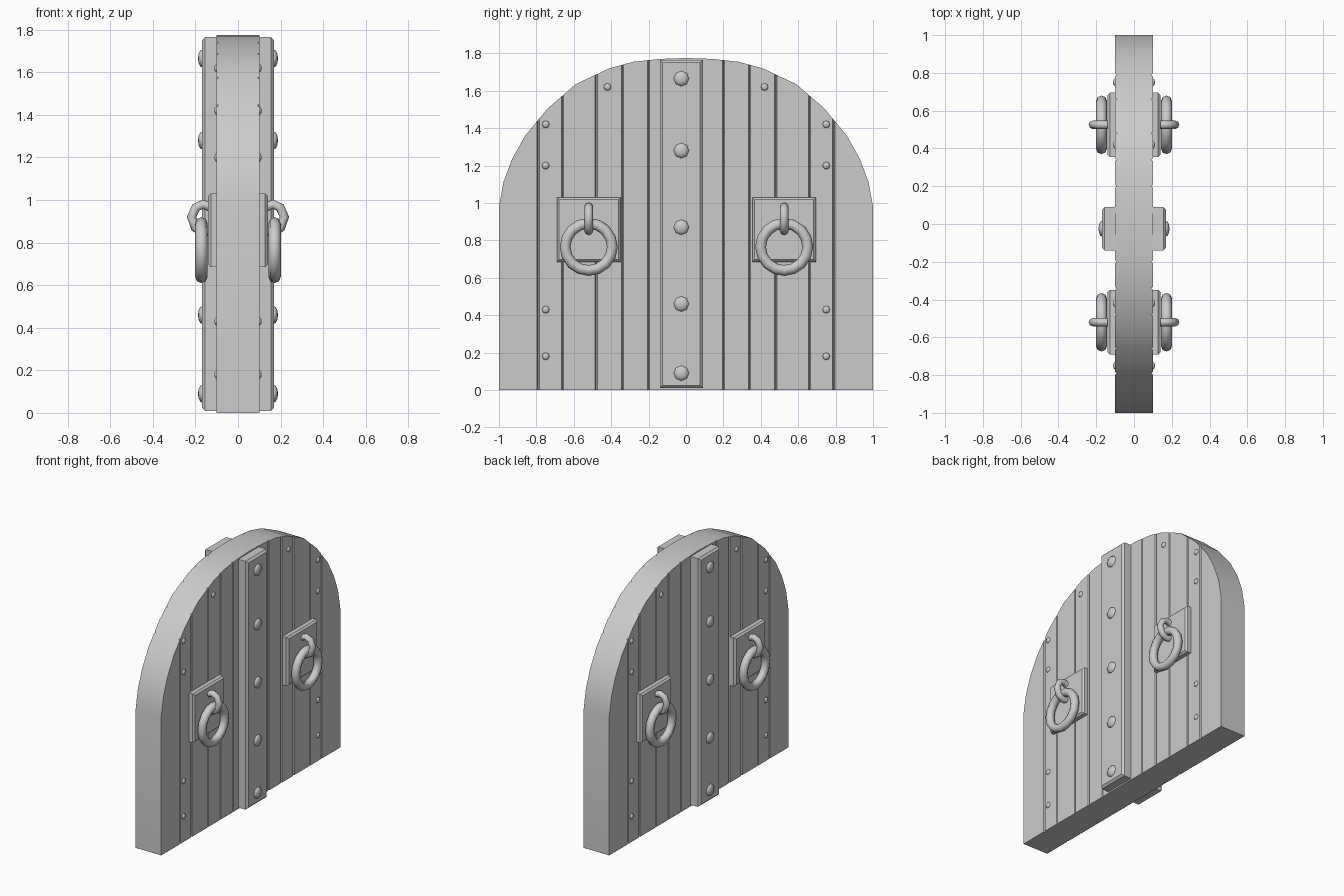
import bpy, bmesh
from math import pi, radians
from mathutils import Matrix, Vector

if "Cube" in bpy.data.objects:
    bpy.data.objects.remove(bpy.data.objects["Cube"])


def finish(name, bm, mirror=True, angle=40):
    """Turn a bmesh into a named object, optionally mirrored to the other door face."""
    bmesh.ops.recalc_face_normals(bm, faces=bm.faces)
    me = bpy.data.meshes.new(name)
    bm.to_mesh(me)
    bm.free()
    ob = bpy.data.objects.new(name, me)
    bpy.context.collection.objects.link(ob)
    bpy.ops.object.select_all(action='DESELECT')
    ob.select_set(True)
    bpy.context.view_layer.objects.active = ob
    bpy.ops.object.shade_smooth_by_angle(angle=radians(angle))
    if mirror:
        m = ob.modifiers.new("both_faces", 'MIRROR')
        m.use_axis = (True, False, False)
        m.use_mirror_merge = False
    return ob


def sweep(name, path, radius, sides, closed):
    """Round bar along a path of points; every path has a fixed plane normal."""
    bm = bmesh.new()
    pts = [Vector(p) for p in path]
    n = len(pts)
    normal = (pts[1] - pts[0]).cross(pts[2] - pts[1]).normalized()
    rings = []
    for i, p in enumerate(pts):
        a = pts[i - 1] if closed or i > 0 else p
        b = pts[(i + 1) % n] if closed or i < n - 1 else p
        side = (b - a).normalized().cross(normal)
        rings.append([bm.verts.new(p + radius * (Matrix.Rotation(2 * pi * k / sides, 3, b - a) @ side))
                      for k in range(sides)])
    for i in range(n if closed else n - 1):
        r, s = rings[i], rings[(i + 1) % n]
        for k in range(sides):
            bm.faces.new((r[k], r[(k + 1) % sides], s[(k + 1) % sides], s[k]))
    if not closed:
        bm.faces.new(rings[0])
        bm.faces.new(rings[-1])
    return finish(name, bm, angle=60)


def block(name, x, y, z, bevel):
    """Bevelled box given by its ranges."""
    bm = bmesh.new()
    bmesh.ops.create_cube(bm, size=1)
    for v in bm.verts:
        v.co = [(r[0] + r[1]) / 2 + c * (r[1] - r[0]) for r, c in zip((x, y, z), v.co)]
    outer = [e for e in bm.edges if all(v.co.x > x[1] - 0.001 for v in e.verts)]
    bmesh.ops.bevel(bm, geom=outer, offset=bevel, segments=1, affect='EDGES')
    return finish(name, bm)


def stud(name, x, y, z, radius, height):
    bm = bmesh.new()
    bmesh.ops.create_uvsphere(bm, u_segments=8, v_segments=6, radius=1)
    for v in bm.verts:
        v.co = (x + v.co.z * height, y + v.co.x * radius, z + v.co.y * radius)
    return finish(name, bm, angle=60)


# Arched door leaf: one solid, with shallow V grooves between the planks
arch = [(0, 1.775), (0.14, 1.77), (0.28, 1.755), (0.41, 1.72), (0.59, 1.635), (0.74, 1.505),
        (0.86, 1.36), (0.93, 1.235), (0.975, 1.115), (1, 0.98)]


def arch_height(y):
    y = abs(y)
    for (y0, z0), (y1, z1) in zip(arch, arch[1:]):
        if y <= y1:
            return z0 + (z1 - z0) * (y - y0) / (y1 - y0)
    return arch[-1][1]


seams = [0.2, 0.34, 0.48, 0.66, 0.79]
half = {y: 0.1 for y, _ in arch}
for s in seams:
    half.update({s - 0.006: 0.1, s: 0.09, s + 0.006: 0.1})
stations = sorted({sgn * y for y in half for sgn in (-1, 1)})
bm = bmesh.new()
loops = []
for y in stations:
    h = half[abs(y)]
    t = arch_height(y)
    loops.append([bm.verts.new(c) for c in ((-h, y, 0), (h, y, 0), (h, y, t), (-h, y, t))])
for a, b in zip(loops, loops[1:]):
    for k in range(4):
        bm.faces.new((a[k], a[(k + 1) % 4], b[(k + 1) % 4], b[k]))
bm.faces.new(loops[0])
bm.faces.new(loops[-1])
finish("door_leaf", bm, mirror=False, angle=30)

# Raised centre batten with a row of studs
block("centre_batten", (0.09, 0.17), (-0.14, 0.09), (0.01, 1.765), 0.014)
for z in (0.09, 0.46, 0.87, 1.28, 1.665):
    stud("batten_stud", 0.168, -0.025, z, 0.042, 0.02)

# Small nail heads in the planks
for side in (-1, 1):
    for y, z in ((0.75, 0.18), (0.75, 0.43), (0.75, 1.2), (0.75, 1.42), (0.42, 1.62)):
        stud("plank_nail", 0.1, side * y, z, 0.02, 0.011)

# Handles: back plate, staple and hanging ring
for y in (-0.52, 0.525):
    block("handle_plate", (0.09, 0.14), (y - 0.17, y + 0.17), (0.685, 1.03), 0.012)
    staple = [(0.125, 0.965), (0.165, 0.98), (0.198, 0.965), (0.218, 0.92), (0.2, 0.87), (0.165, 0.85), (0.125, 0.855)]
    sweep("handle_staple", [(x, y, z) for x, z in staple], 0.022, 8, False)
    ring = [Matrix.Rotation(2 * pi * i / 16, 3, 'X') @ Vector((0, 0, 0.126)) + Vector((0.172, y, 0.765))
            for i in range(16)]
    sweep("handle_ring", ring, 0.029, 8, True)
